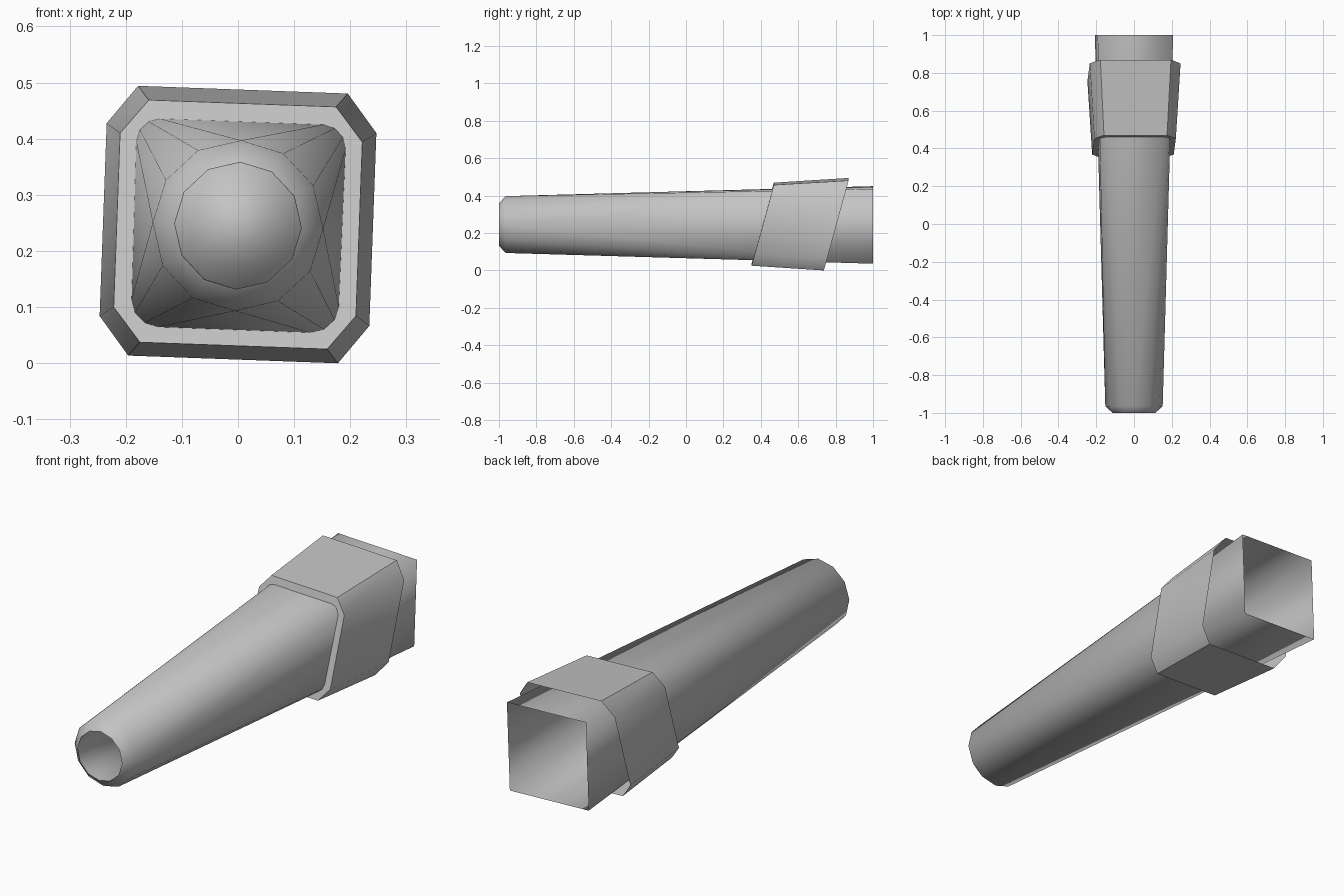
import bpy, bmesh, math

if "Cube" in bpy.data.objects:
    bpy.data.objects.remove(bpy.data.objects["Cube"])

grey = bpy.data.materials.new("plain_grey")
grey.use_nodes = True
grey.diffuse_color = (0.55, 0.55, 0.55, 1)
grey.node_tree.nodes["Principled BSDF"].inputs["Base Color"].default_value = grey.diffuse_color

ROLL = math.radians(2.1)   # slight twist about the long axis
SIDES = 12


def place(x, y, z, height):
    """Roll a section point about the long axis, then lift it."""
    c, s = math.cos(ROLL), math.sin(ROLL)
    return (x * c + z * s, y, z * c - x * s + height)


def circle(bm, radius, y, height=0.245):
    step = 2 * math.pi / SIDES
    return [bm.verts.new(place(radius * math.cos(i * step), y,
                               radius * math.sin(i * step), height))
            for i in range(SIDES)]


def octagon(bm, half, flat_x, flat_z, y, height, slant=0.275):
    """Chamfered square section whose plane leans backwards."""
    pts = [(half, flat_z), (flat_x, half), (-flat_x, half), (-half, flat_z),
           (-half, -flat_z), (-flat_x, -half), (flat_x, -half), (half, -flat_z)]
    return [bm.verts.new(place(x, y + slant * z, z, height)) for x, z in pts]


def bridge(bm, a, b):
    n = len(a)
    for i in range(n):
        j = (i + 1) % n
        bm.faces.new((a[i], a[j], b[j], b[i]))


def finish(bm, name, angle):
    mesh = bpy.data.meshes.new(name)
    bm.to_mesh(mesh)
    bm.free()
    mesh.materials.append(grey)
    obj = bpy.data.objects.new(name, mesh)
    bpy.context.collection.objects.link(obj)
    bpy.ops.object.select_all(action='DESELECT')
    obj.select_set(True)
    bpy.context.view_layer.objects.active = obj
    bpy.ops.object.shade_smooth_by_angle(angle=math.radians(angle))
    return obj


# Tapered tube: round front lofted to an open square back
bm = bmesh.new()
lip = circle(bm, 0.113, -1.0)
front = circle(bm, 0.152, -0.965)
bridge(bm, lip, front)
corners = [bm.verts.new(place(0.2 * sx, 1.0, 0.2 * sz, 0.243))
           for sx, sz in ((1, 1), (-1, 1), (-1, -1), (1, -1))]
quarter = SIDES // 4
for q in range(4):
    for k in range(quarter):
        i = q * quarter + k
        bm.faces.new((front[i], front[(i + 1) % SIDES], corners[q]))
    bm.faces.new((front[(q + 1) * quarter % SIDES], corners[(q + 1) % 4], corners[q]))
finish(bm, "tapered_tube", 45)

# Blind bore in the front end
bm = bmesh.new()
mouth = circle(bm, 0.113, -1.0)
floor = circle(bm, 0.112, -0.6)
bridge(bm, floor, mouth)
bm.faces.new(floor[::1])
finish(bm, "front_bore", 120)

# Slanted collar: flared sleeve, open at the back, with a front rim
bm = bmesh.new()
inner = octagon(bm, 0.178, 0.145, 0.145, 0.41, 0.247)
rim = octagon(bm, 0.216, 0.167, 0.155, 0.41, 0.247)
rear = octagon(bm, 0.2405, 0.187, 0.172, 0.803, 0.247)
bridge(bm, inner, rim)
bridge(bm, rim, rear)
finish(bm, "collar", 45)
